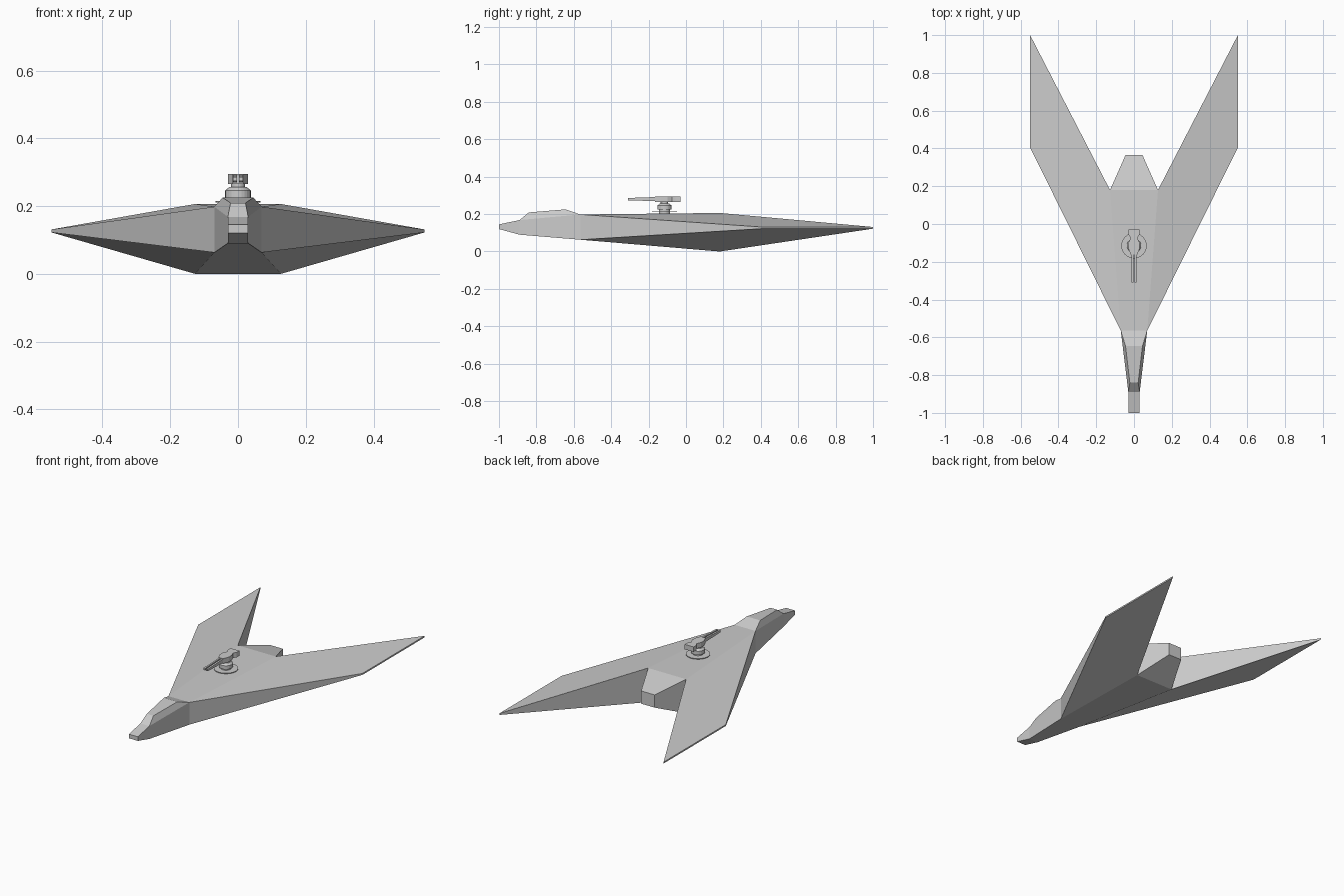
import bpy
import bmesh
from mathutils import Matrix

cube = bpy.data.objects.get("Cube")
if cube:
    bpy.data.objects.remove(cube, do_unlink=True)

grey = bpy.data.materials.new("hull grey")
grey.use_nodes = True
grey.diffuse_color = (0.6, 0.6, 0.6, 1)
grey.node_tree.nodes["Principled BSDF"].inputs["Base Color"].default_value = (0.6, 0.6, 0.6, 1)


def finish(name, bm):
    """Turn a bmesh into a flat shaded grey object."""
    bmesh.ops.recalc_face_normals(bm, faces=bm.faces)
    mesh = bpy.data.meshes.new(name)
    bm.to_mesh(mesh)
    bm.free()
    mesh.materials.append(grey)
    obj = bpy.data.objects.new(name, mesh)
    bpy.context.collection.objects.link(obj)
    return obj


def symmetric_shell(name, points, chain, sides, closed=True):
    """Left-hand points are mirrored; the chain is spanned across the middle."""
    bm = bmesh.new()
    left = {k: bm.verts.new(p) for k, p in points.items()}
    right = {k: bm.verts.new((-x, y, z)) for k, (x, y, z) in points.items()}
    following = chain[1:] + (chain[:1] if closed else [])
    for a, b in zip(chain, following):
        bm.faces.new((left[a], left[b], right[b], right[a]))
    for side in sides:
        for half in (left, right):
            bm.faces.new([half[k] for k in side])
    return finish(name, bm)


# Arrowhead hull with swept wings and a stub tail
hull = {
    "tip_top": (0.03, -1.0, 0.145), "deck": (0.03, -0.89, 0.168),
    "shoulder": (0.07, -0.565, 0.198), "ridge": (0.127, 0.18, 0.206),
    "tail_top": (0.045, 0.365, 0.16), "tail_low": (0.045, 0.365, 0.083),
    "keel": (0.127, 0.18, 0.0), "chin": (0.07, -0.565, 0.063),
    "jaw": (0.03, -0.89, 0.09), "tip_low": (0.03, -1.0, 0.12),
    "wing_front_top": (0.55, 0.405, 0.131), "wing_front_low": (0.55, 0.405, 0.122),
    "wing_back_top": (0.55, 1.0, 0.131), "wing_back_low": (0.55, 1.0, 0.122),
}
symmetric_shell(
    "hull", hull,
    ["tip_top", "deck", "shoulder", "ridge", "tail_top",
     "tail_low", "keel", "chin", "jaw", "tip_low"],
    [("tip_top", "deck", "jaw", "tip_low"),
     ("deck", "shoulder", "chin", "jaw"),
     ("shoulder", "wing_front_top", "wing_front_low", "chin"),
     ("shoulder", "ridge", "wing_back_top", "wing_front_top"),
     ("chin", "keel", "wing_back_low", "wing_front_low"),
     ("wing_front_top", "wing_back_top", "wing_back_low", "wing_front_low"),
     ("ridge", "wing_back_top", "wing_back_low", "keel"),
     ("ridge", "tail_top", "tail_low", "keel")])

# Faceted canopy on the nose
symmetric_shell(
    "canopy",
    {"back": hull["shoulder"], "roof_back": (0.045, -0.645, 0.225),
     "roof_front": (0.022, -0.84, 0.209), "front": hull["deck"]},
    ["back", "roof_back", "roof_front", "front"],
    [("back", "roof_back", "roof_front", "front")], closed=False)

# Round turret parts
TURRET_Y = -0.115


def drum(name, r_low, r_top, z_low, z_top, sides=24):
    bm = bmesh.new()
    bmesh.ops.create_cone(
        bm, cap_ends=True, segments=sides, radius1=r_low, radius2=r_top,
        depth=z_top - z_low,
        matrix=Matrix.Translation((0, TURRET_Y, (z_low + z_top) / 2)))
    return finish(name, bm)


drum("turret_plate", 0.067, 0.067, 0.211, 0.215)
drum("turret_neck", 0.03, 0.03, 0.195, 0.226)
drum("turret_drum", 0.038, 0.038, 0.224, 0.246)
drum("turret_collar", 0.038, 0.026, 0.246, 0.256)
drum("turret_pivot", 0.02, 0.02, 0.256, 0.27)


def prism(name, outline, z_low, z_top):
    """Extrude a closed plan outline upwards."""
    bm = bmesh.new()
    face = bm.faces.new([bm.verts.new((x, y, z_low)) for x, y in outline])
    top = bmesh.ops.extrude_face_region(bm, geom=[face])["geom"]
    for v in top:
        if isinstance(v, bmesh.types.BMVert):
            v.co.z = z_top
    return finish(name, bm)


# Gun breech, with a wide back and a round waist
half = [(0.03, -0.03), (0.03, -0.055), (0.018, -0.075), (0.03, -0.1),
        (0.03, -0.13), (0.016, -0.165)]
prism("gun_breech", half + [(-x, y) for x, y in reversed(half)], 0.265, 0.295)

# Twin barrels, tapering forwards
for side, name in ((1, "left_barrel"), (-1, "right_barrel")):
    bm = bmesh.new()
    bmesh.ops.create_cube(bm, size=1)
    for v in bm.verts:
        front = v.co.y < 0
        v.co = (side * 0.009 + v.co.x * 0.011,
                -0.31 if front else -0.14,
                0.28 + v.co.z * (0.012 if front else 0.024))
    finish(name, bm)
